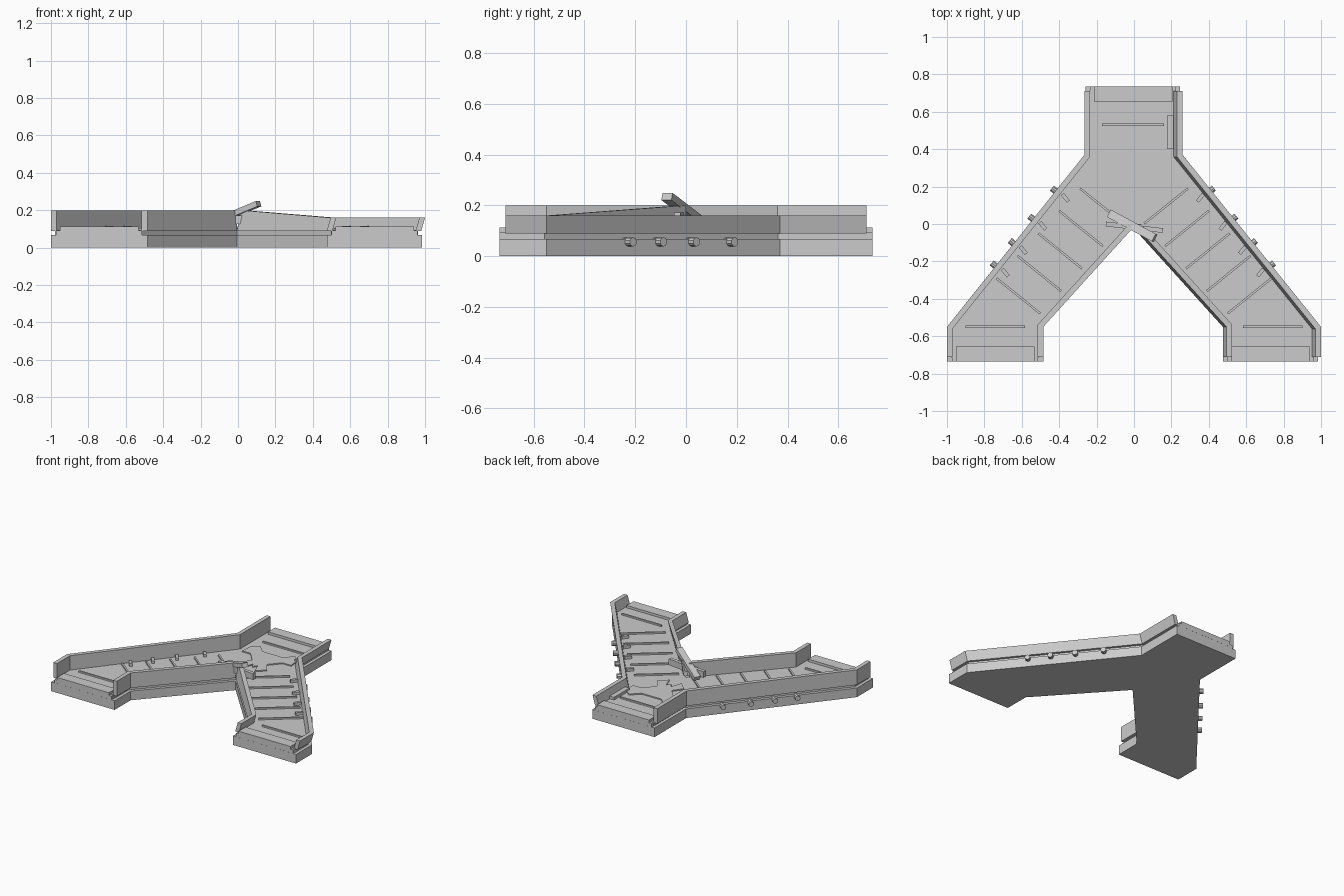
import bpy, bmesh, math
from mathutils import Vector, Matrix

if "Cube" in bpy.data.objects:
    bpy.data.objects.remove(bpy.data.objects["Cube"])


def make(name, verts, faces):
    me = bpy.data.meshes.new(name)
    me.from_pydata(verts, [], faces)
    bm = bmesh.new()
    bm.from_mesh(me)
    bmesh.ops.recalc_face_normals(bm, faces=bm.faces)
    bm.to_mesh(me)
    bm.free()
    ob = bpy.data.objects.new(name, me)
    bpy.context.collection.objects.link(ob)
    return ob


def prism(name, pts, z0, z1):
    n = len(pts)
    verts = [(x, y, z) for z in (z0, z1) for x, y in pts]
    faces = [tuple(range(n))[::-1], tuple(range(n, 2 * n))]
    faces += [(i, (i + 1) % n, n + (i + 1) % n, n + i) for i in range(n)]
    return make(name, verts, faces)


def offset(pts, d, closed=False):
    """Mitred offset to the left of the path."""
    p = [Vector(q) for q in pts]
    n, out = len(p), []
    for i in range(n):
        a = (p[i] - p[i - 1]).normalized() if closed or i > 0 else None
        b = (p[(i + 1) % n] - p[i]).normalized() if closed or i < n - 1 else None
        a, b = a or b, b or a
        na, nb = Vector((-a.y, a.x)), Vector((-b.y, b.x))
        out.append(tuple(p[i] + (na + nb) * (d / (1 + na.dot(nb)))))
    return out


def rail(name, path, tops, lean=0.0, z0=0.09, w=0.03):
    inner = offset(path, w)
    verts, faces = [], []
    for (ox, oy), (ix, iy), t in zip(path, inner, tops):
        verts += [(ox, oy, z0), (ix, iy, z0), (ix + lean, iy, t), (ox + lean, oy, t)]
    for k in range(len(path) - 1):
        for j in range(4):
            a, b = 4 * k + j, 4 * k + (j + 1) % 4
            faces.append((a, b, b + 4, a + 4))
    m = 4 * (len(path) - 1)
    faces += [(0, 1, 2, 3), (m, m + 1, m + 2, m + 3)]
    return make(name, verts, faces)


def box(name, c, size, rot=0.0):
    sx, sy, sz = (s / 2 for s in size)
    ob = prism(name, [(-sx, -sy), (sx, -sy), (sx, sy), (-sx, sy)], -sz, sz)
    ob.location = c
    ob.rotation_euler = (0, 0, rot)
    return ob


def plank(name, a, b, w, h):
    a, b = Vector(a), Vector(b)
    ob = box(name, (a + b) / 2, ((b - a).length, w, h))
    ob.rotation_euler = (b - a).to_track_quat('X', 'Z').to_euler()
    return ob


# forked base plate and inset belt deck
outline = [(-1, -.735), (-.485, -.735), (-.485, -.55), (-.005, -.02), (.475, -.55),
           (.475, -.735), (.985, -.735), (.985, -.55), (.245, .37), (.245, .735),
           (-.26, .735), (-.26, .37), (-1, -.55)]
prism("base_plate", outline, 0, .067)
prism("belt_deck", offset(outline, .022, True), .067, .095)

# guard rails: upright on the left, lower and leaning on the right
rail("left_inner_rail", [(-.485, -.71), (-.485, -.55), (-.005, -.02)], [.2] * 3)
rail("left_outer_rail", [(-.265, .71), (-.265, .37), (-1, -.55), (-1, -.71)], [.2] * 4)
rail("right_inner_rail", [(-.005, -.02), (.475, -.55), (.475, -.71)], [.2, .16, .16], .02)
rail("right_outer_rail", [(.98, -.71), (.98, -.55), (.24, .37), (.24, .71)], [.16] * 4, .02)

# end lips of the three belts
for name, x, s in (("left", -.742, -1), ("right", .73, -1), ("rear", -.005, 1)):
    box(name + "_end_lip", (x, s * .695, .093), (.42, .08, .04))
    box(name + "_end_step", (x, s * .722, .08), (.46, .025, .026))
box("rear_rail_foot", (.195, .49, .1), (.035, .18, .03))

# belt cleats, side pegs and rail brackets along both legs
ang = math.atan2(.92, .74)
for side, name in ((-1, "left"), (1, "right")):
    box(name + "_cleat_end", (side * .742, -.55, .098), (.32, .012, .016))
    for i in range(5):
        t = .17 + i * .15
        c = Vector((side * .745 * (1 - t), -.52 + .8 * t, .098))
        box(f"{name}_cleat_{i}", c, (.3, .012, .016), side * (math.pi / 2 - ang))
    for i, y in enumerate((-.23, -.11, .02, .17)):
        x = side * (.245 + (.37 - y) * .804) - .006
        bm = bmesh.new()
        bmesh.ops.create_cone(bm, cap_ends=True, segments=10, radius1=.018, radius2=.018, depth=.07)
        d = Vector((side * .78, .63, 0))
        bm.transform(Matrix.Translation((x, y, .056)) @ d.to_track_quat('Z', 'Y').to_matrix().to_4x4())
        me = bpy.data.meshes.new(f"{name}_peg_{i}")
        bm.to_mesh(me)
        bm.free()
        bpy.context.collection.objects.link(bpy.data.objects.new(me.name, me))
        ix = x - side * .045
        box(f"{name}_bracket_{i}", (ix, y - .03, .1), (.02, .05, .03), -side * (math.pi / 2 - ang))
box("rear_cleat", (-.005, .53, .098), (.33, .012, .016))

# broken cover plate at the junction
half = [(0, .4), (.08, .4), (.14, .46), (.19, .42), (.2, .33), (.13, .33), (.06, .25),
        (.11, .18), (.05, .12), (.02, .2), (0, .17)]
cover = half + [(-x, y) for x, y in half[-2:0:-1]]
prism("junction_cover", cover, .09, .103)

# loose planks thrown over the fork
plank("tilted_plank", (-.13, .055, .135), (.11, -.075, .235), .045, .03)
plank("low_plank", (-.15, .0, .15), (.155, -.035, .15), .025, .045)
